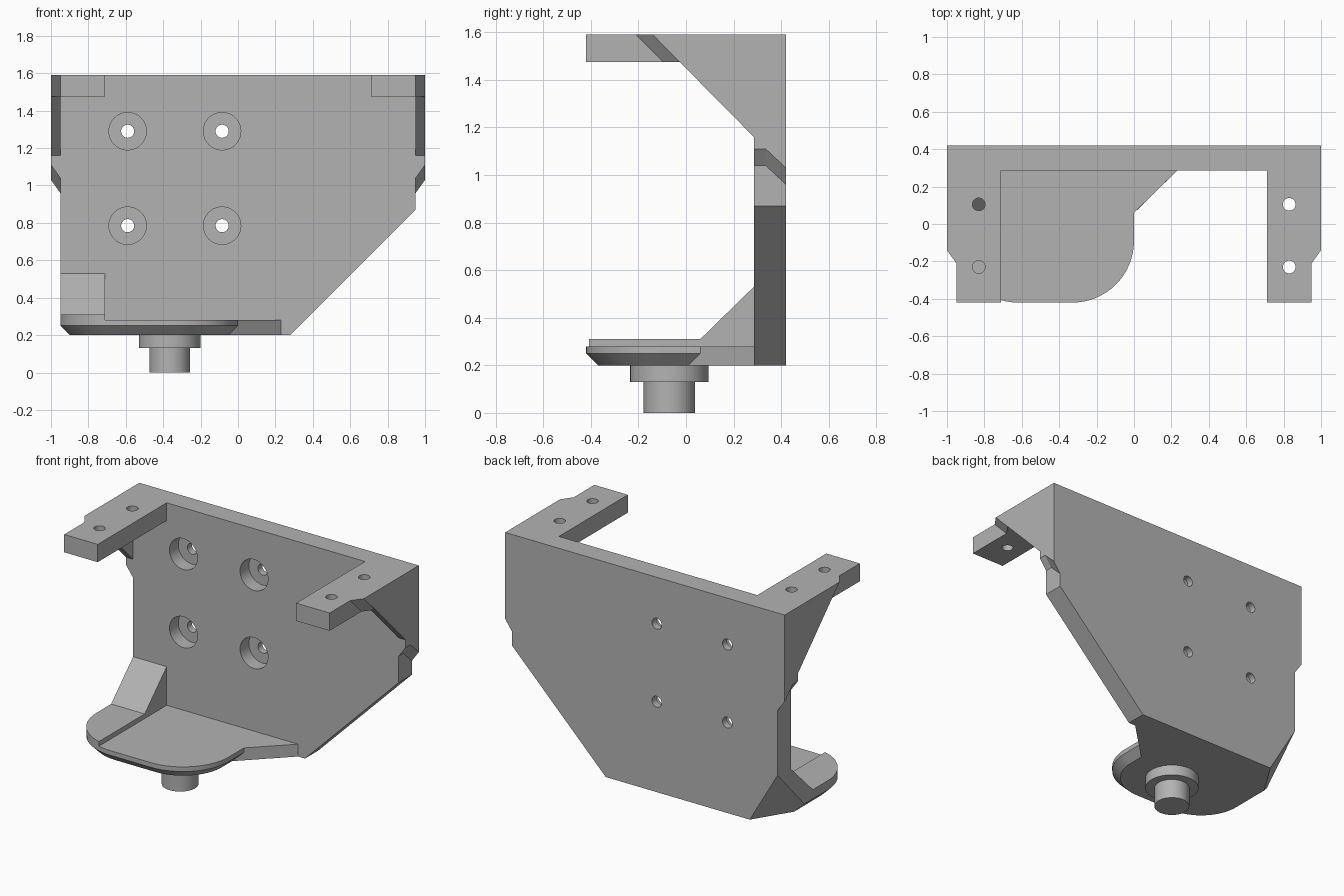
import bpy, bmesh
from math import sin, cos, radians
from mathutils import Vector

if "Cube" in bpy.data.objects:
    bpy.data.objects.remove(bpy.data.objects["Cube"])

grey = bpy.data.materials.new("plain grey")
grey.use_nodes = True
grey.diffuse_color = (0.45, 0.45, 0.45, 1)
grey.node_tree.nodes["Principled BSDF"].inputs["Base Color"].default_value = (0.45, 0.45, 0.45, 1)

BACK, FACE, FRONT = 0.42, 0.285, -0.42      # y of plate back, plate face, front edge
TOP, ARM_Z, FLOOR = 1.59, 1.475, 0.2


def loft(name, rings, corner_cut=False):
    """Closed solid through rings of equal point count."""
    bm = bmesh.new()
    loops = [[bm.verts.new(p) for p in ring] for ring in rings]
    n = len(loops[0])
    for a, b in zip(loops, loops[1:]):
        for i in range(n):
            j = (i + 1) % n
            bm.faces.new((a[i], a[j], b[j], b[i]))
    bm.faces.new(loops[0])
    bm.faces.new(loops[-1])
    if corner_cut:
        # sloping facet across the lower rear corner
        a = Vector((-0.95, BACK, 0.54))
        no = (Vector((-0.75, BACK, FLOOR)) - a).cross(Vector((-0.95, 0.10, FLOOR)) - a)
        if no.dot(Vector((-0.95, BACK, FLOOR)) - a) < 0:
            no.negate()
        bmesh.ops.bisect_plane(bm, geom=bm.verts[:] + bm.edges[:] + bm.faces[:], dist=1e-5,
                               plane_co=a, plane_no=no, clear_outer=True)
        bmesh.ops.holes_fill(bm, edges=[e for e in bm.edges if e.is_boundary])
    bmesh.ops.recalc_face_normals(bm, faces=bm.faces[:])
    mesh = bpy.data.meshes.new(name)
    bm.to_mesh(mesh)
    bm.free()
    mesh.materials.append(grey)
    ob = bpy.data.objects.new(name, mesh)
    bpy.context.collection.objects.link(ob)
    return ob


def circle(c, r, axis, h, n=48):
    """Ring around an upright (z) or front-to-back (y) axis."""
    pts = [(c[0] + r * cos(radians(360 * i / n)), c[1] + r * sin(radians(360 * i / n))) for i in range(n)]
    return [(u, v, h) if axis == "z" else (u, h, v) for u, v in pts]


def cut(ob, rings):
    cutter = loft("hole_cutter", rings)
    cutter.hide_render = True
    mod = ob.modifiers.new("hole", "BOOLEAN")
    mod.operation, mod.solver, mod.object = "DIFFERENCE", "EXACT", cutter
    bpy.context.view_layer.objects.active = ob
    bpy.ops.object.modifier_apply(modifier=mod.name)
    bpy.data.objects.remove(cutter)


def arc(cx, cy, r, a0, a1, n=16):
    return [(cx + r * cos(radians(a0 + (a1 - a0) * i / n)),
             cy + r * sin(radians(a0 + (a1 - a0) * i / n))) for i in range(n + 1)]


def level(pts, z):
    return [(x, y, z) for x, y in pts]


parts = []

# Back plate with four counterbored screw holes
outline = [(-0.95, FLOOR), (0.28, FLOOR), (0.95, 0.87), (0.95, TOP), (-0.95, TOP)]
plate = loft("back_plate", [[(x, y, z) for x, z in outline] for y in (FACE, BACK)], True)
for x in (-0.59, -0.085):
    for z in (0.785, 1.29):
        cut(plate, [circle((x, z), r, "y", y) for r, y in
                    ((0.1, 0.2), (0.1, 0.375), (0.035, 0.375), (0.035, 0.5))])
parts.append(plate)

# Arms, side wings and their bevels, mirrored
for side, s in (("left", 1), ("right", -1)):
    arm_plan = [(s * 0.71, FRONT), (s * 0.95, FRONT), (s * 0.95, FACE), (s * 0.71, FACE)]
    arm = loft(side + "_arm", [level(arm_plan, z) for z in (ARM_Z, TOP)])
    for y in (0.105, -0.23):
        cut(arm, [circle((s * 0.83, y), 0.034, "z", z) for z in (1.4, 1.7)])

    def wing_ring(x, drop):
        prof = [(BACK, TOP), (-0.14, TOP), (FACE, 1.16), (FACE, 1.11 - drop),
                (0.335, 1.11 - drop), (BACK, 1.03 - drop)]
        return [(s * x, y, z) for y, z in prof]

    wing = loft(side + "_wing", [wing_ring(0.95, 0.07), wing_ring(1.0, 0)])
    bevel = loft(side + "_arm_bevel", [
        [(s * 0.95, y - 0.07, z), (s, y, z), (s * 0.95, y, z)] for y, z in ((-0.026, ARM_Z), (-0.14, TOP))])
    parts += [arm, wing, bevel]


# Rounded foot with a chamfered lower rim
def foot_plan(inset):
    r = 0.33 - inset
    return ([(0.23, FACE), (-0.95 + inset, FACE)] + arc(-0.62, -0.09, r, 180, 270)
            + arc(-0.33, -0.09, r, 270, 360) + [(-inset, 0.06 - inset)])


parts.append(loft("foot", [level(foot_plan(i), z) for i, z in
                           ((0.05, FLOOR), (0, 0.25), (0, 0.28))], True))

# Raised strip on the foot and the gusset above it
strip = [(-0.71, FACE), (-0.95, FACE)] + arc(-0.62, -0.09, 0.33, 180, 254.2)
parts.append(loft("foot_strip", [level(strip, z) for z in (0.28, 0.31)], True))
wedge = [(0.06, 0.31), (FACE, 0.31), (FACE, 0.53)]
parts.append(loft("gusset", [[(x, y, z) for y, z in wedge] for x in (-0.95, -0.71)], True))

# Stepped pin below the foot
parts.append(loft("pin", [circle((-0.365, -0.07), r, "z", z) for r, z in
                          ((0.108, 0), (0.108, 0.13), (0.165, 0.13), (0.165, FLOOR))]))

# Smooth the round walls, keep the edges sharp
bpy.ops.object.select_all(action="DESELECT")
for ob in parts:
    ob.select_set(True)
bpy.context.view_layer.objects.active = plate
bpy.ops.object.shade_smooth_by_angle(angle=radians(25))
